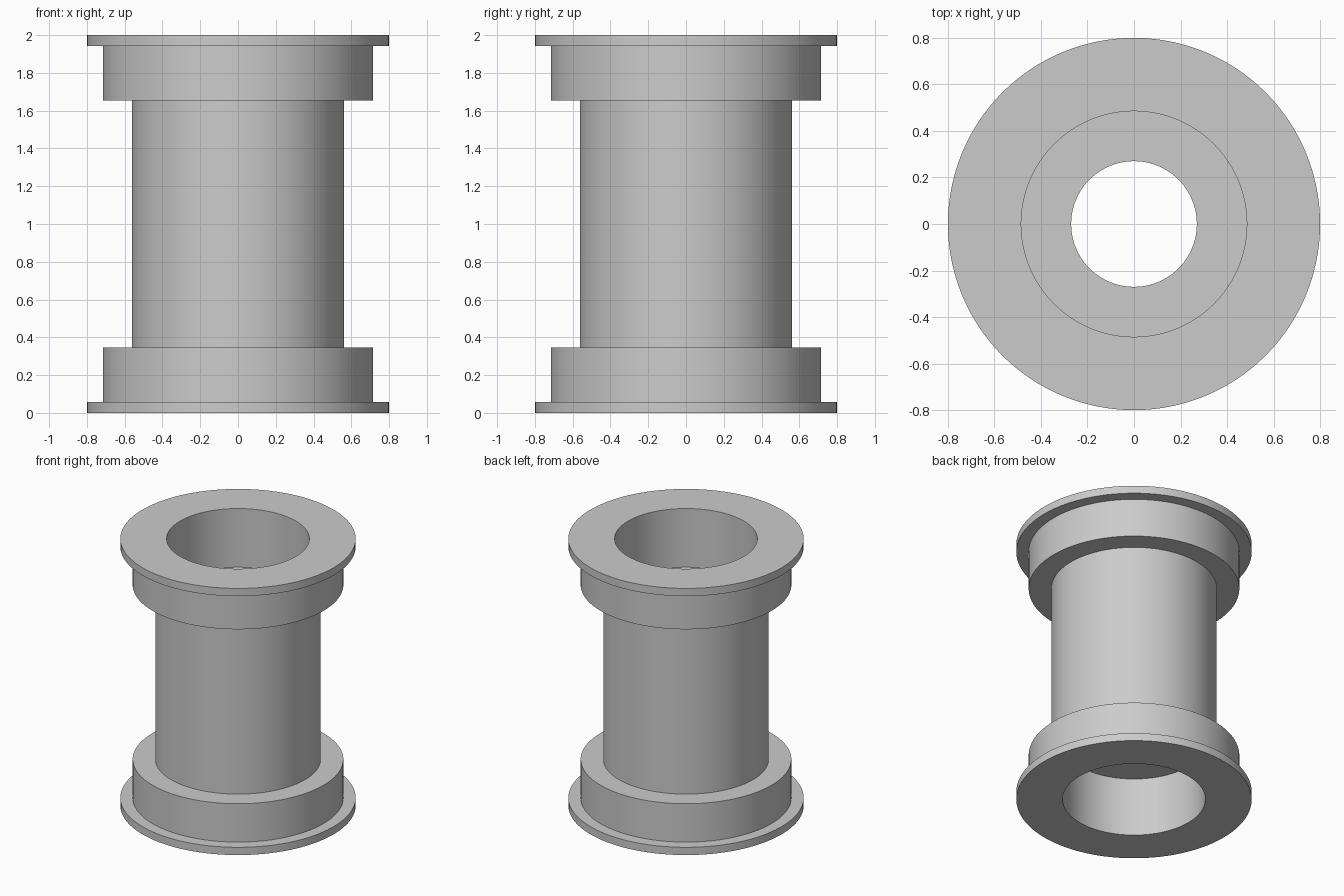
import bpy, bmesh, math

cube = bpy.data.objects.get("Cube")
if cube:
    bpy.data.objects.remove(cube, do_unlink=True)

HEIGHT = 2.0
SEGMENTS = 128

# Plain grey for the whole spool
grey = bpy.data.materials.new("light_grey")
grey.use_nodes = True
colour = (0.6, 0.6, 0.6, 1)
grey.diffuse_color = colour
grey.node_tree.nodes["Principled BSDF"].inputs["Base Color"].default_value = colour

# Lower half profile (radius, z): bore, counterbore, flange, collar, barrel
lower = [(0.27, 0.44), (0.485, 0.44), (0.485, 0),
         (0.80, 0), (0.80, 0.058),
         (0.716, 0.058), (0.716, 0.346),
         (0.562, 0.346)]
upper = [(r, HEIGHT - z) for r, z in reversed(lower)]
profile = lower + upper

# Revolve the closed profile around the vertical axis
bm = bmesh.new()
verts = [bm.verts.new((r, 0, z)) for r, z in profile]
edges = [bm.edges.new((v, verts[(i + 1) % len(verts)])) for i, v in enumerate(verts)]
bmesh.ops.spin(bm, geom=verts + edges, cent=(0, 0, 0), axis=(0, 0, 1),
               angle=math.tau, steps=SEGMENTS, use_merge=True)
bmesh.ops.remove_doubles(bm, verts=bm.verts[:], dist=0.0001)
bmesh.ops.recalc_face_normals(bm, faces=bm.faces[:])

mesh = bpy.data.meshes.new("flanged_spool")
bm.to_mesh(mesh)
bm.free()
mesh.materials.append(grey)
spool = bpy.data.objects.new("flanged_spool", mesh)
bpy.context.collection.objects.link(spool)

# Smooth round walls with crisp rims
bpy.ops.object.select_all(action="DESELECT")
spool.select_set(True)
bpy.context.view_layer.objects.active = spool
bpy.ops.object.shade_smooth_by_angle(angle=math.radians(30))
